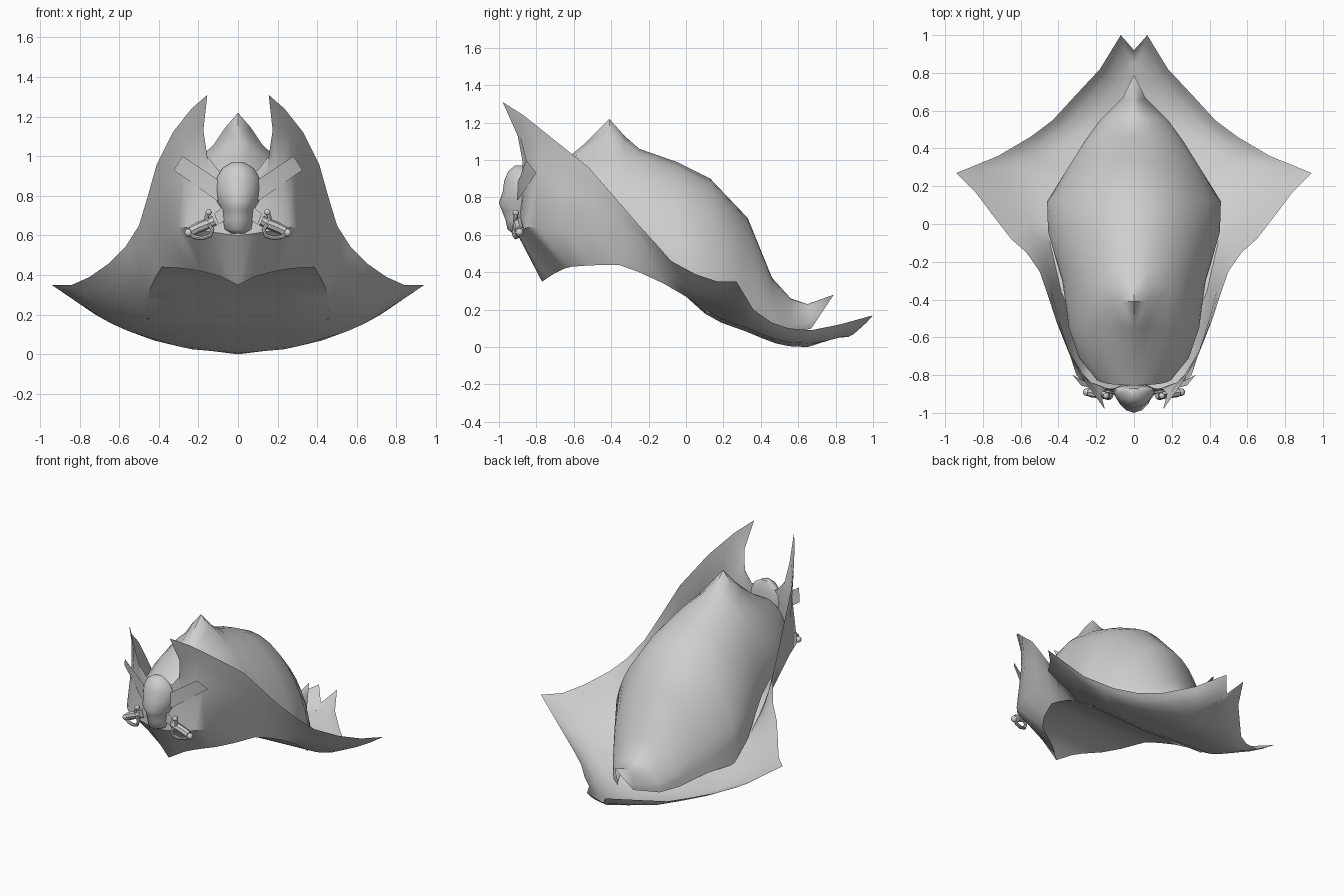
import bpy, bmesh, math
from mathutils import Vector

if "Cube" in bpy.data.objects:
    bpy.data.objects.remove(bpy.data.objects["Cube"])

grey = bpy.data.materials.new("plain_grey")
grey.diffuse_color = (0.62, 0.62, 0.62, 1)
grey.use_nodes = True
grey.node_tree.nodes["Principled BSDF"].inputs["Base Color"].default_value = grey.diffuse_color


def finish(name, bm, angle=40, mirror=False):
    """Clean a bmesh, turn it into an object and shade it."""
    if mirror:
        bmesh.ops.mirror(bm, geom=bm.verts[:] + bm.edges[:] + bm.faces[:],
                         axis='X', merge_dist=0.0005)
    bmesh.ops.remove_doubles(bm, verts=bm.verts[:], dist=0.0005)
    bmesh.ops.dissolve_degenerate(bm, edges=bm.edges[:], dist=0.0003)
    bmesh.ops.recalc_face_normals(bm, faces=bm.faces[:])
    me = bpy.data.meshes.new(name)
    bm.to_mesh(me)
    bm.free()
    me.materials.append(grey)
    ob = bpy.data.objects.new(name, me)
    bpy.context.collection.objects.link(ob)
    bpy.ops.object.select_all(action='DESELECT')
    ob.select_set(True)
    bpy.context.view_layer.objects.active = ob
    bpy.ops.object.shade_smooth_by_angle(angle=math.radians(angle))
    return ob


def loft(bm, rows, closed=False):
    """Skin rows of points with quads."""
    vs = [[bm.verts.new(p) for p in r] for r in rows]
    n = len(rows[0])
    for a, b in zip(vs, vs[1:]):
        for j in range(n if closed else n - 1):
            k = (j + 1) % n
            bm.faces.new((a[j], a[k], b[k], b[j]))
    return vs


# Brim: stations run from the front centre, over the horn and wing tip, to the tail
edge = [(0, -.87, .90), (.10, -.87, .93), (.155, -.875, 1.0), (.175, -.90, 1.13), (.155, -.98, 1.31),
        (.235, -.87, 1.24), (.33, -.72, 1.12), (.41, -.52, .96), (.455, -.38, .80),
        (.50, -.25, .65), (.57, -.15, .54), (.65, -.08, .46), (.75, .05, .39),
        (.84, .17, .35), (.94, .27, .35), (.72, .36, .20), (.55, .46, .13),
        (.43, .55, .10), (.32, .67, .09), (.18, .82, .12), (.07, 1.0, .17), (0, .92, .09)]
fold = [(0, -.77, .35), (.04, -.74, .37), (.08, -.71, .39), (.13, -.68, .405), (.19, -.65, .42),
        (.25, -.61, .43), (.32, -.51, .437), (.385, -.36, .44), (.41, -.25, .40),
        (.44, -.12, .34), (.46, 0, .27), (.46, .10, .20), (.48, .19, .15),
        (.50, .26, .125), (.50, .33, .10), (.40, .40, .07), (.30, .48, .04),
        (.23, .55, .025), (.16, .65, .02), (.09, .76, .035), (.03, .86, .06), (0, .82, .05)]
bulge = [(0, -.90, .60), (.08, -.895, .61), (.15, -.885, .62), (.21, -.87, .63), (.26, -.85, .64),
         (.305, -.80, .64), (.35, -.66, .63), (.39, -.48, .60), (.425, -.32, .53), (.465, -.19, .45)]
# Points between bulge and edge that keep the front panel behind the blades
panel = {0: (0, -.88, .76), 1: (.08, -.88, .78), 2: (.14, -.87, .82), 3: (.18, -.855, .88),
         4: (.225, -.84, .94), 5: (.275, -.79, .94), 6: (.345, -.67, .87)}

bm = bmesh.new()
rows = []
for i, (e, f) in enumerate(zip(edge, fold)):
    e, f = Vector(e), Vector(f)
    drop = .02 if 10 < i < 19 else 0
    centre = Vector((0, f.y, f.z - drop))
    if i < len(bulge):
        m = Vector(bulge[i])
        upper = Vector(panel[i]) if i in panel else m.lerp(e, .5)
    else:
        m = f.lerp(e, .5) - Vector((0, 0, .015))
        upper = f.lerp(e, .75) - Vector((0, 0, .012))
    top = upper.lerp(e, .55)
    if 3 <= i <= 5:      # horns curl forward towards the tip
        top.y += .025
        top.x += .008
    rows.append([centre, centre.lerp(f, .5), f, m, upper, top, e])
loft(bm, rows)
finish("brim", bm, 42, mirror=True)

# Crown: top ridge (y, z), shoulder (half width, y, z) and foot height of the side wall
ridge = [(-.855, .86), (-.72, .94), (-.55, 1.03), (-.41, 1.09), (-.33, 1.08), (-.25, 1.06),
         (-.05, .99), (.13, .90), (.33, .69), (.46, .37), (.56, .26), (.65, .23), (.79, .28)]
shoulder = [(.20, -.82, .70), (.29, -.71, .68), (.345, -.55, .65), (.365, -.40, .62),
            (.38, -.30, .57), (.41, -.20, .51), (.455, -.04, .43), (.46, .12, .35),
            (.36, .28, .23), (.26, .44, .14), (.18, .55, .10), (.06, .67, .12), (0, .79, .28)]
foot = [.66, .64, .59, .54, .48, .42, .30, .18, .15, .09, .07, .10, .28]
spike = {2: .05, 3: .13, 4: .05}
bm = bmesh.new()
rows = []
for i, ((ty, tz), (w, by, bz)) in enumerate(zip(ridge, shoulder)):
    row = []
    for j in range(10):
        a = math.radians(10 * j)
        c = max(math.cos(a), 0)
        x = w * math.sin(a)
        bump = spike.get(i, 0) * max(0, 1 - x / .13)
        row.append((x, by + (ty - by) * c, bz + (tz - bz) * c ** 1.4 + bump))
    row.append((w, by, foot[i]))
    rows.append(row)
loft(bm, rows)
finish("crown", bm, 60, mirror=True)

# Skull ornament: stacked rings (z, half width, front y)
rings = [(.61, .035, -.93), (.63, .07, -.955), (.68, .078, -.965), (.73, .08, -.985),
         (.77, .105, -1.0), (.83, .113, -.98), (.89, .108, -.972), (.94, .08, -.95), (.97, .03, -.915)]
bm = bmesh.new()
rows = []
for z, w, yf in rings:
    yc = -.88
    row = []
    for k in range(16):
        t = math.tau * k / 16
        s = math.sin(t)
        row.append((w * math.cos(t), yc + (yf - yc) * (s ** 1.4 if s > 0 else .3 * s), z))
    rows.append(row)
vs = loft(bm, rows, closed=True)
bm.faces.new(vs[0])
bm.faces.new(vs[-1])
finish("skull", bm, 50)


def tube(bm, pts, radius, sides=8):
    """Round bar through points."""
    pts = [Vector(p) for p in pts]
    rows = []
    for i, p in enumerate(pts):
        d = (pts[min(i + 1, len(pts) - 1)] - pts[max(i - 1, 0)]).normalized()
        u = Vector((0, 1, 0))
        v = d.cross(u).normalized()
        u = v.cross(d)
        rows.append([p + radius * (u * math.cos(t) + v * math.sin(t))
                     for t in [math.tau * k / sides for k in range(sides)]])
    vs = loft(bm, rows, closed=True)
    bm.faces.new(vs[0])
    bm.faces.new(vs[-1])


def ball(bm, p, r):
    res = bmesh.ops.create_uvsphere(bm, u_segments=10, v_segments=6, radius=r)
    bmesh.ops.translate(bm, verts=res["verts"], vec=p)


# Crossed swords: flat blade rising to one side, hilt on the other
for s, side in ((1, "right"), (-1, "left")):
    bm = bmesh.new()
    quad = [[(.28, -.855, 1.0), (.325, -.80, .93)], [(.09, -.90, .875), (.12, -.90, .785)],
            [(-.12, -.90, .71), (-.10, -.905, .655)]]
    loft(bm, [[(s * x, y, z) for x, y, z in r] for r in quad])
    finish("blade_" + side, bm)

    bm = bmesh.new()
    def at(*pts):
        return [(s * x, y, z) for x, y, z in pts]
    tube(bm, at((.12, -.90, .675), (.15, -.90, .66), (.20, -.895, .64), (.235, -.89, .622)), .026)
    tube(bm, at((.148, -.91, .715), (.16, -.91, .69), (.145, -.915, .655), (.13, -.92, .63),
                (.14, -.92, .60), (.18, -.91, .587), (.22, -.90, .592), (.245, -.89, .612)), .011)
    ball(bm, at((.148, -.91, .717))[0], .017)
    ball(bm, at((.25, -.89, .614))[0], .021)
    finish("hilt_" + side, bm)
